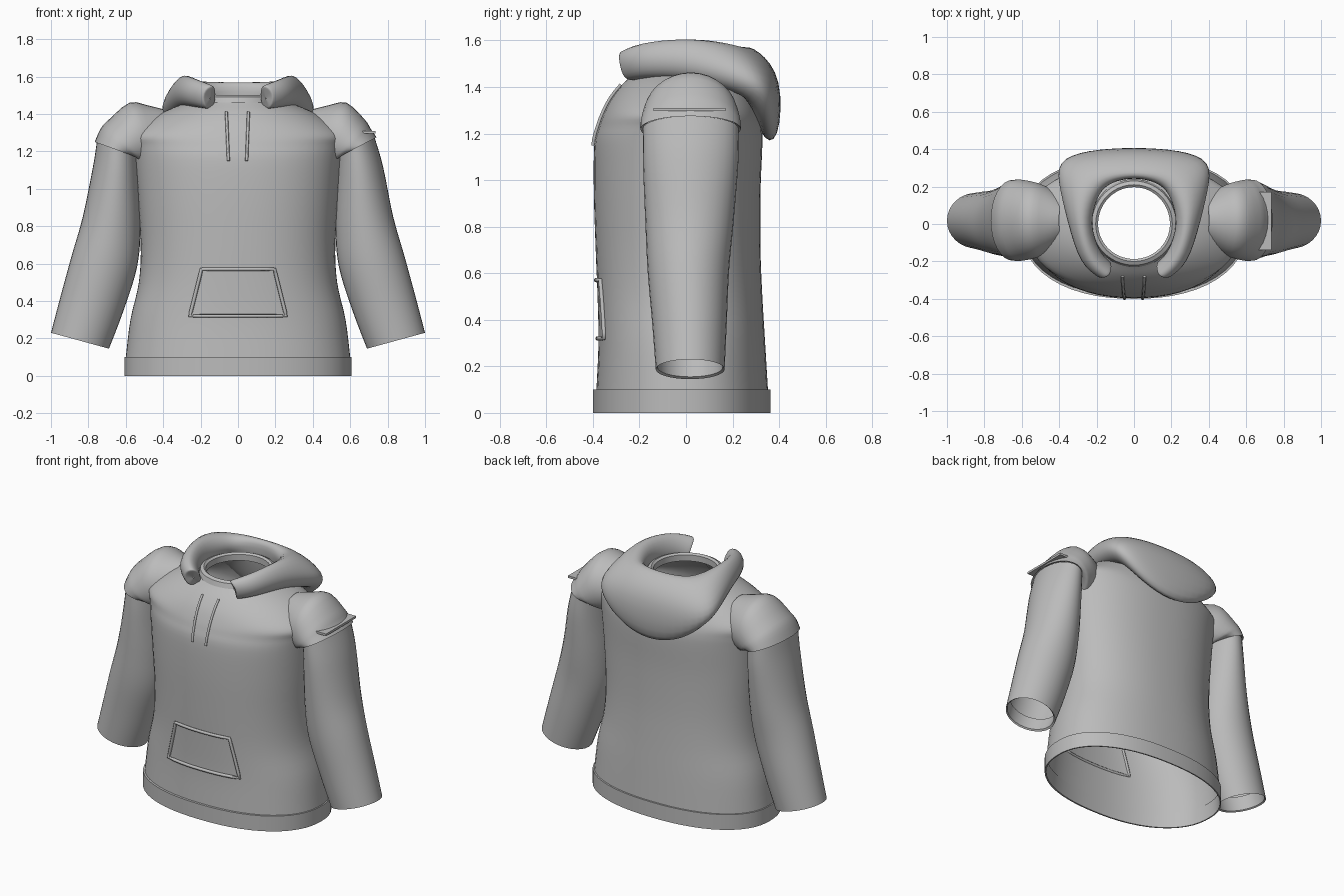
import bpy, math
from mathutils import Vector

if "Cube" in bpy.data.objects:
    bpy.data.objects.remove(bpy.data.objects["Cube"])

grey = bpy.data.materials.new("grey fabric")
grey.diffuse_color = (0.5, 0.5, 0.5, 1)
grey.use_nodes = True
grey.node_tree.nodes["Principled BSDF"].inputs["Base Color"].default_value = grey.diffuse_color


def make(name, rings, closed=True, subsurf=0, angle=40):
    """Skin a list of equal-length point rings into one surface."""
    n = len(rings[0])
    verts = [p for r in rings for p in r]
    faces = []
    for i in range(len(rings) - 1):
        for j in range(n if closed else n - 1):
            k = (j + 1) % n
            faces.append((i * n + j, i * n + k, (i + 1) * n + k, (i + 1) * n + j))
    me = bpy.data.meshes.new(name)
    me.from_pydata(verts, [], faces)
    ob = bpy.data.objects.new(name, me)
    bpy.context.collection.objects.link(ob)
    finish(ob, angle)
    if subsurf:
        m = ob.modifiers.new("smooth", 'SUBSURF')
        m.levels = m.render_levels = subsurf
    return ob


def finish(ob, angle=40):
    ob.data.materials.append(grey)
    bpy.ops.object.select_all(action='DESELECT')
    ob.select_set(True)
    bpy.context.view_layer.objects.active = ob
    if ob.type == 'MESH':
        bpy.ops.object.shade_smooth_by_angle(angle=math.radians(angle))


def spline(rows, steps):
    """Catmull-Rom interpolation of rows of numbers."""
    out = []
    for i in range(len(rows) - 1):
        a, b, c, d = (rows[max(0, min(len(rows) - 1, i + k))] for k in (-1, 0, 1, 2))
        for s in range(steps):
            t = s / steps
            out.append([0.5 * (2 * q + (r - p) * t + (2 * p - 5 * q + 4 * r - u) * t * t
                               + (3 * q - p - 3 * r + u) * t ** 3)
                        for p, q, r, u in zip(a, b, c, d)])
    return out + [list(rows[-1])]


# Torso: height, half width, front y, back y, roundness
EXP = 2.25
body = spline([
    (0.10, 0.600, -0.385, 0.352), (0.30, 0.575, -0.376, 0.340), (0.50, 0.530, -0.380, 0.328),
    (0.70, 0.520, -0.388, 0.320), (0.95, 0.535, -0.396, 0.320), (1.15, 0.552, -0.394, 0.328),
    (1.23, 0.565, -0.375, 0.325), (1.285, 0.575, -0.355, 0.310), (1.35, 0.500, -0.322, 0.290),
    (1.41, 0.400, -0.275, 0.265), (1.455, 0.290, -0.225, 0.230), (1.48, 0.215, -0.200, 0.215)], 4)


def oval(z, hw, yf, yb, e=EXP, n=56):
    pts = []
    for i in range(n):
        a = 2 * math.pi * i / n
        c, s = math.cos(a), math.sin(a)
        r = (abs(c) ** e + abs(s) ** e) ** (-1 / e)
        pts.append((hw * r * c, (yb if s > 0 else -yf) * r * s, z))
    return pts


def front_y(x, z):
    for p, q in zip(body, body[1:]):
        if p[0] <= z <= q[0]:
            t = (z - p[0]) / (q[0] - p[0])
            hw, yf = (p[k] + (q[k] - p[k]) * t for k in (1, 2))
            return yf * (1 - abs(x / hw) ** EXP) ** (1 / EXP)
    return body[0][2]


rings = [oval(*r, e=EXP - 0.25 * max(0, (r[0] - 1.3) / 0.18)) for r in body]
make("torso", rings)

# Hem band
make("hem_band", [oval(0.10, 0.596, -0.383, 0.350), oval(0.10, 0.608, -0.400, 0.363),
                  oval(0.0, 0.608, -0.400, 0.363), oval(0.0, 0.600, -0.390, 0.355),
                  oval(0.10, 0.594, -0.381, 0.348)])

# Neck band
make("neck_band", [oval(z, r, -r + 0.005, r + 0.005, 2) for z, r in
                   [(1.46, 0.235), (1.49, 0.225), (1.50, 0.205), (1.49, 0.192), (1.45, 0.192)]])


def limb_rings(rows, side, n=32):
    """Rings from outer x,z / inner x,z / y centre / y half depth."""
    out = []
    for ox, oz, ix, iz, yc, yr in rows:
        mid, half = Vector(((ox + ix) / 2, (oz + iz) / 2)), Vector(((ox - ix) / 2, (oz - iz) / 2))
        ring = []
        for i in range(n):
            a = 2 * math.pi * i / n
            p = mid + half * math.cos(a)
            ring.append((side * p.x, yc + yr * math.sin(a), p.y))
        out.append(ring)
    return out


# Sleeves and shoulder caps
for side, label in ((-1, "left"), (1, "right")):
    d = 0.025 if side > 0 else 0.0     # one shoulder is slightly tucked in
    sleeve = spline([
        (0.755 - d, 1.25 + d, 0.53, 1.17, 0.020, 0.205), (0.775, 1.12, 0.525, 1.04, 0.020, 0.205),
        (0.830, 0.85, 0.520, 0.80, 0.015, 0.190), (0.890, 0.64, 0.540, 0.58, 0.010, 0.175),
        (0.950, 0.42, 0.615, 0.34, 0.015, 0.160), (1.000, 0.23, 0.690, 0.145, 0.018, 0.148)], 5)
    cuff_inside = [(0.990, 0.235, 0.700, 0.155, 0.018, 0.140), (0.965, 0.32, 0.670, 0.24, 0.018, 0.143)]
    make(label + "_sleeve", limb_rings(sleeve + cuff_inside, side))
    cap = spline([
        (0.40, 1.425, 0.38, 1.14, 0.02, 0.13), (0.48, 1.445, 0.42, 1.12, 0.02, 0.17),
        (0.58, 1.460, 0.46, 1.11, 0.02, 0.20), (0.69 - d / 2, 1.370, 0.49, 1.12, 0.02, 0.215),
        (0.735 - d, 1.320, 0.51, 1.14, 0.02, 0.217), (0.766 - d, 1.250 + d, 0.53, 1.165, 0.02, 0.216)], 3)
    rim = [(0.750 - d, 1.255 + d, 0.54, 1.175, 0.02, 0.200)]
    make(label + "_shoulder", limb_rings(cap + rim, side))

# Flat strap lying on one shoulder
bpy.ops.mesh.primitive_cube_add(size=1, location=(0.695, 0.015, 1.303))
strap = bpy.context.object
strap.name = "shoulder_strap"
strap.scale = (0.08, 0.31, 0.014)
finish(strap)

# Hood: sections from front tip to back, each neck edge, inner top, crest, outer, bottom, underside
half = [
    [(.125, -.20, 1.44), (.115, -.22, 1.51), (.125, -.29, 1.57), (.200, -.295, 1.52), (.175, -.27, 1.42), (.15, -.21, 1.43)],
    [(.180, -.15, 1.46), (.185, -.16, 1.55), (.235, -.215, 1.61), (.300, -.22, 1.54), (.280, -.21, 1.45), (.22, -.16, 1.43)],
    [(.235, 0.0, 1.47), (.240, 0.0, 1.57), (.295, -.01, 1.64), (.365, 0.0, 1.54), (.340, 0.0, 1.45), (.27, 0.0, 1.43)],
    [(.190, .15, 1.47), (.190, .16, 1.57), (.300, .15, 1.62), (.410, .18, 1.49), (.390, .19, 1.40), (.30, .17, 1.38)],
    [(.140, .20, 1.47), (.140, .21, 1.57), (.270, .25, 1.585), (.440, .345, 1.43), (.410, .34, 1.36), (.32, .26, 1.33)],
    [(.075, .23, 1.47), (.075, .235, 1.58), (.140, .30, 1.57), (.270, .405, 1.44), (.245, .395, 1.20), (.20, .31, 1.21)],
    [(0.0, .24, 1.47), (0.0, .245, 1.585), (0.0, .31, 1.56), (0.0, .425, 1.45), (0.0, .405, 1.13), (0.0, .325, 1.14)],
]
mirrored = [[(-x, y, z) for x, y, z in s] for s in half[-2::-1]]
hood_rings = half + mirrored
# Close the two front tips with a flat end
tip = [Vector(p) for p in half[0]]
mid = sum(tip, Vector()) / len(tip)
end_r = [tuple(mid + (p - mid) * 0.05) for p in tip]
inset_r = [tuple(mid + (p - mid) * 0.93) for p in tip]
flip = lambda ring: [(-x, y, z) for x, y, z in ring]
make("hood", [end_r, inset_r] + hood_rings + [flip(inset_r), flip(end_r)], subsurf=2, angle=180)


def cord(name, pts, radius, cyclic=False):
    """Thin tube through the given points."""
    cu = bpy.data.curves.new(name, 'CURVE')
    cu.dimensions = '3D'
    cu.bevel_depth, cu.bevel_resolution, cu.use_fill_caps = radius, 1, True
    sp = cu.splines.new('POLY')
    sp.points.add(len(pts) - 1)
    for p, co in zip(sp.points, pts):
        p.co = (*co, 1)
    sp.use_cyclic_u = cyclic
    ob = bpy.data.objects.new(name, cu)
    bpy.context.collection.objects.link(ob)
    finish(ob)


def on_front(a, b, off, n=10):
    """Points along a line a-b in x,z, laid on the torso front."""
    out = []
    for i in range(n):
        x, z = (p + (q - p) * i / n for p, q in zip(a, b))
        out.append((x, front_y(x, z) - off, z))
    return out


# Drawstrings
cord("left_drawstring", on_front((-0.062, 1.41), (-0.050, 1.12), 0.006), 0.008)
cord("right_drawstring", on_front((0.056, 1.41), (0.045, 1.12), 0.006), 0.008)

# Pocket outline
corners = [(-0.195, 0.57), (0.195, 0.57), (0.257, 0.32), (-0.257, 0.32)]
path = [p for i in range(4) for p in on_front(corners[i], corners[(i + 1) % 4], 0.004)]
cord("pocket_trim", path, 0.010, True)
